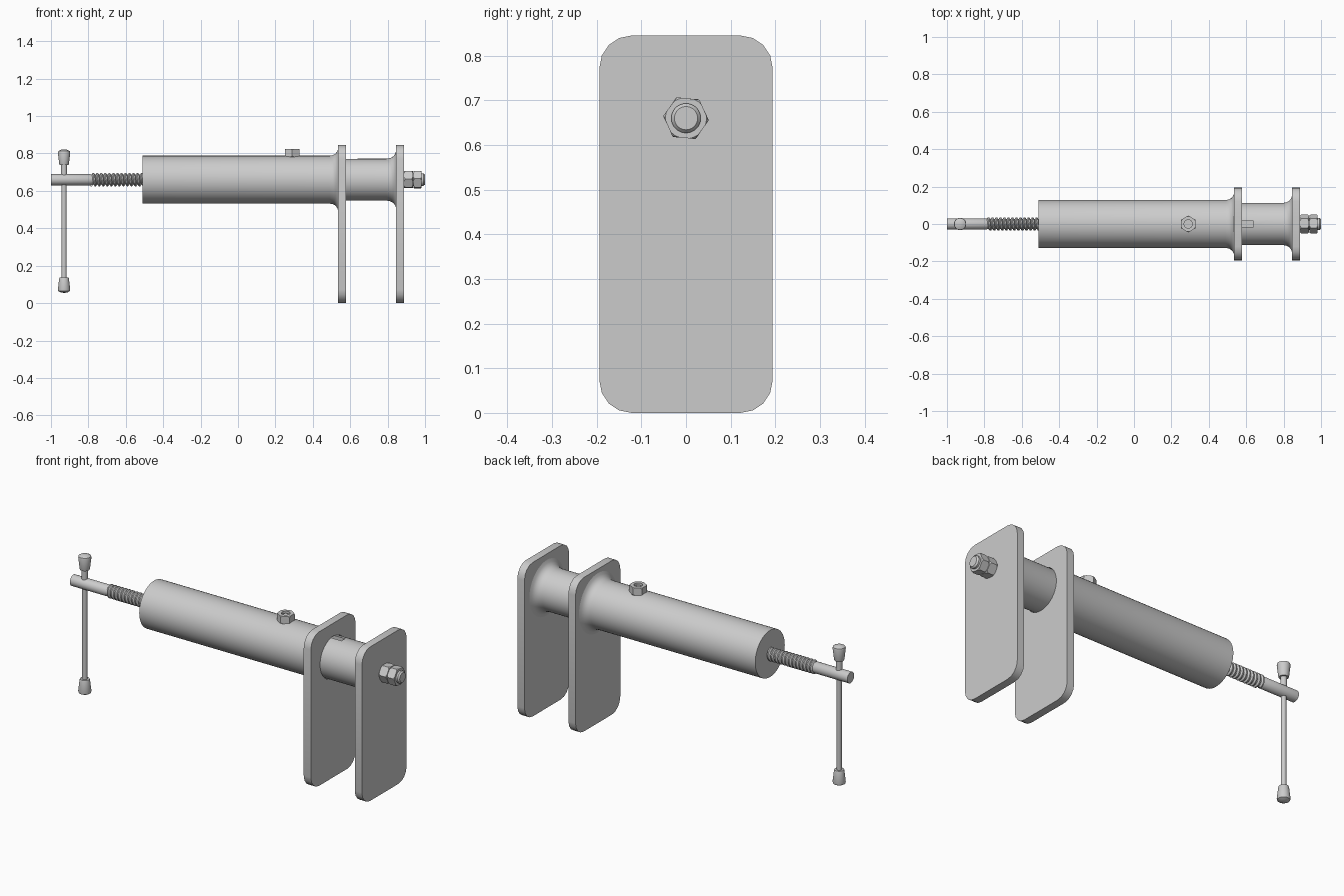
import bpy, bmesh
from math import pi, cos, sin
from mathutils import Matrix

if "Cube" in bpy.data.objects:
    bpy.data.objects.remove(bpy.data.objects["Cube"])

AXIS_Z = 0.66
# local z becomes world x, centred on the main axis
ALONG_X = Matrix.Translation((0, 0, AXIS_Z)) @ Matrix.Rotation(pi / 2, 4, 'Y')


def finish(name, bm, mat=Matrix.Identity(4)):
    bmesh.ops.transform(bm, matrix=mat, verts=bm.verts)
    bmesh.ops.recalc_face_normals(bm, faces=bm.faces)
    me = bpy.data.meshes.new(name)
    bm.to_mesh(me)
    bm.free()
    ob = bpy.data.objects.new(name, me)
    bpy.context.collection.objects.link(ob)
    return ob


def activate(ob):
    bpy.ops.object.select_all(action='DESELECT')
    ob.select_set(True)
    bpy.context.view_layer.objects.active = ob


def smooth(ob):
    activate(ob)
    bpy.ops.object.shade_smooth_by_angle(angle=0.6)
    return ob


def lathe(name, profile, mat=ALONG_X, seg=48, closed=False):
    """Spin (height, radius) points; closed joins last point to first."""
    bm = bmesh.new()
    rings = []
    for h, r in profile:
        n = seg if r > 0 else 1
        rings.append([bm.verts.new((r * cos(2 * pi * i / seg), r * sin(2 * pi * i / seg), h))
                      for i in range(n)])
    pairs = list(zip(rings, rings[1:]))
    if closed:
        pairs.append((rings[-1], rings[0]))
    for a, b in pairs:
        for i in range(seg):
            j = (i + 1) % seg
            quad = [a[i % len(a)], a[j % len(a)], b[j % len(b)], b[i % len(b)]]
            bm.faces.new(list(dict.fromkeys(quad)))
    return finish(name, bm, mat)


def boolean(ob, cutter, op='DIFFERENCE'):
    mod = ob.modifiers.new('cut', 'BOOLEAN')
    mod.operation, mod.object, mod.solver = op, cutter, 'EXACT'
    activate(ob)
    bpy.ops.object.modifier_apply(modifier='cut')
    bpy.data.objects.remove(cutter)


def rod(name, a, b, r, mat=ALONG_X, seg=32):
    return lathe(name, [(a, 0), (a, r), (b, r), (b, 0)], mat, seg)


def plate(name, x0, x1, w=0.194, h=0.845, r=0.072, seg=4):
    bm = bmesh.new()
    pts = []
    for k, (cy, cz) in enumerate([(w - r, h - r), (r - w, h - r), (r - w, r), (w - r, r)]):
        for i in range(seg + 1):
            t = pi / 2 * (k + i / seg)
            pts.append((x0, cy + r * cos(t), cz + r * sin(t)))
    f = bm.faces.new([bm.verts.new(p) for p in pts])
    ext = bmesh.ops.extrude_face_region(bm, geom=[f])['geom']
    bmesh.ops.translate(bm, vec=(x1 - x0, 0, 0),
                        verts=[v for v in ext if isinstance(v, bmesh.types.BMVert)])
    return finish(name, bm)


def nut(name, a, b, R, bore, mat, turn):
    """Hexagon with corners rounded off on both faces, and a bore."""
    m = mat @ Matrix.Rotation(turn, 4, 'Z')
    hexagon = rod(name, a, b, R, m, 6)
    c, e = 0.15 * R, 0.002
    cone = lathe('chamfer', [(a - e, bore), (a - e, 0.87 * R), (a + c, 1.02 * R),
                             (b - c, 1.02 * R), (b + e, 0.87 * R), (b + e, bore)], m, 36, True)
    boolean(hexagon, cone, 'INTERSECT')
    return smooth(hexagon)


# Outer sleeve: bored tube with a flare where it meets the fixed plate
smooth(lathe('outer_sleeve', [(-0.51, 0.025), (-0.51, 0.128), (0.49, 0.128), (0.507, 0.131),
                              (0.520, 0.138), (0.530, 0.150), (0.536, 0.166), (0.540, 0.166),
                              (0.540, 0.114), (-0.46, 0.114), (-0.46, 0.025)], closed=True))

# Two jaw plates, the first pierced for the sliding tube
fixed = plate('fixed_jaw', 0.535, 0.578)
boolean(fixed, rod('hole', 0.5, 0.6, 0.114, seg=48))
smooth(fixed)
smooth(plate('moving_jaw', 0.845, 0.888))

# Sliding inner tube with a keyway along the top
inner = lathe('inner_tube', [(-0.1, 0.035), (-0.1, 0.112), (0.795, 0.112), (0.815, 0.116),
                             (0.830, 0.124), (0.840, 0.137), (0.846, 0.155), (0.850, 0.155),
                             (0.850, 0.035)], closed=True)
bm = bmesh.new()
bmesh.ops.create_cube(bm, size=1)
key = finish('keyway', bm, Matrix.Translation((0.24, 0, 0.775)) @ Matrix.Diagonal((0.80, 0.030, 0.044, 1)))
boolean(inner, key)
smooth(inner)

# Main screw: plain end, core and chamfered tip
smooth(lathe('screw_rod', [(-1, 0), (-1, 0.030), (-0.79, 0.030), (-0.785, 0.027), (0.87, 0.027),
                           (0.87, 0.033), (0.992, 0.033), (1.0, 0.026), (1.0, 0)]))

# Helical thread ridge on the exposed length
bm = bmesh.new()
P, S, TURNS = 0.0215, 24, 14
prev = None
for k in range(S * TURNS + 1):
    t = 2 * pi * k / S
    row = [bm.verts.new((r * cos(t), r * sin(t), -0.795 + P * k / S + P * f))
           for f, r in [(0.05, 0.026), (0.35, 0.036), (0.65, 0.036), (0.95, 0.026)]]
    if prev:
        for i in range(4):
            j = (i + 1) % 4
            bm.faces.new([prev[i], prev[j], row[j], row[i]])
    else:
        bm.faces.new(row)
    prev = row
bm.faces.new(prev)
smooth(finish('screw_thread', bm, ALONG_X))

# Lock nuts on the jaw end
nut('jaw_nut', 0.888, 0.935, 0.051, 0.030, ALONG_X, pi / 2 - 0.07)
nut('lock_nut', 0.938, 0.982, 0.051, 0.030, ALONG_X, pi / 2 - 0.11)

# Key screw on top of the sleeve, riding in the keyway
TOP = Matrix.Translation((0.29, 0, 0))
nut('key_screw_head', 0.782, 0.824, 0.045, 0.022, TOP, pi / 2)
smooth(rod('key_screw_shank', 0.757, 0.812, 0.023, TOP))
smooth(rod('key_screw_tip', 0.812, 0.818, 0.013, TOP, 6))

# Cross handle with flared end caps, mirrored about its middle
MID = 0.438
BAR = Matrix.Translation((-0.93, 0, MID))
smooth(rod('handle_bar', -0.34, 0.34, 0.013, BAR, 24))
for label, flip in (('upper', 1), ('lower', -1)):
    m = BAR @ Matrix.Diagonal((1, 1, flip, 1))
    smooth(lathe(label + '_handle_cap', [(0.300, 0), (0.300, 0.024), (0.306, 0.026), (0.366, 0.033),
                                         (0.374, 0.031), (0.382, 0.016), (0.383, 0)], m, 32))
smooth(rod('handle_collar', 0.22, 0.302, 0.016, BAR, 24))
